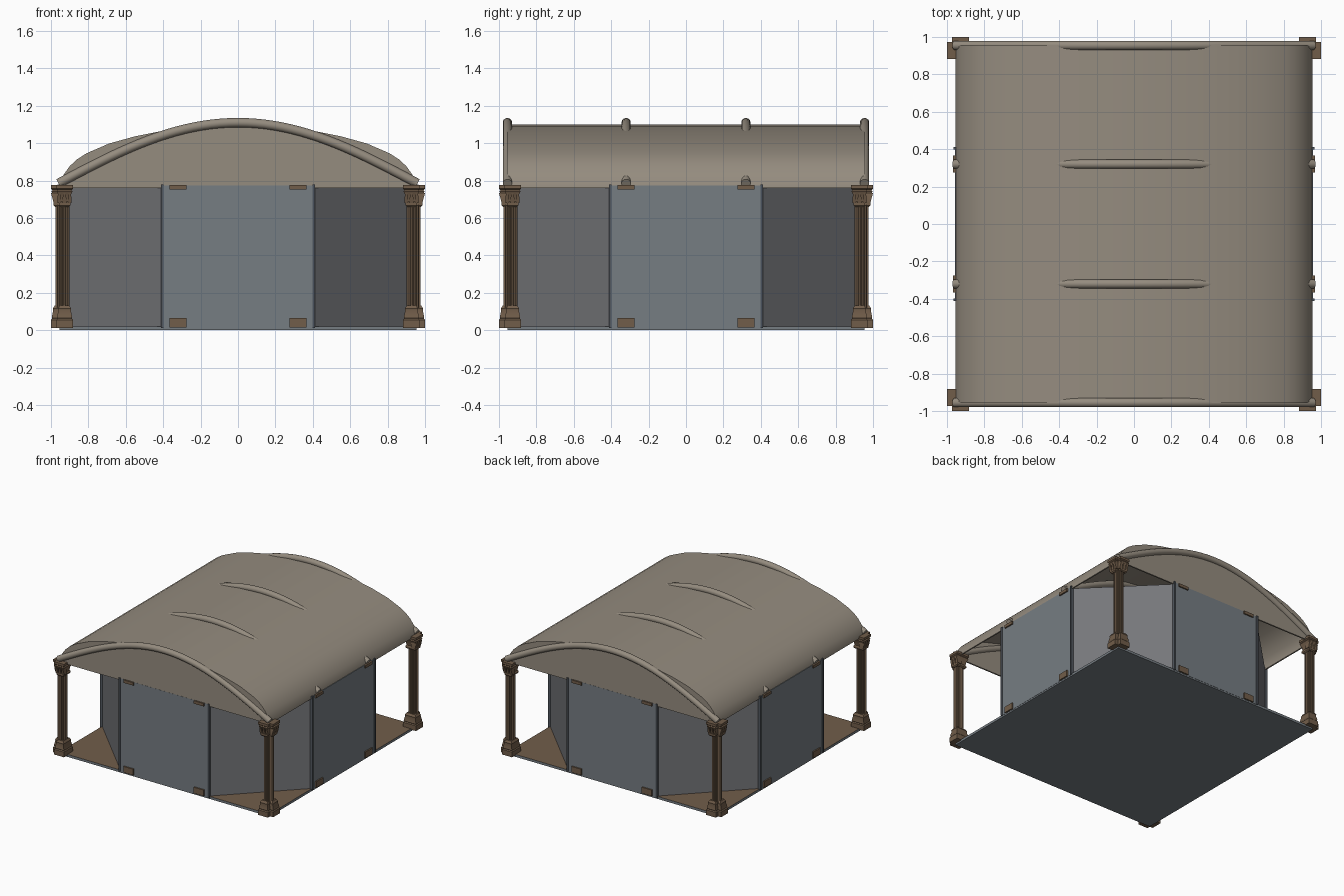
import bpy, bmesh, math
from mathutils import Vector

if "Cube" in bpy.data.objects:
    bpy.data.objects.remove(bpy.data.objects["Cube"])


def material(name, rgb):
    m = bpy.data.materials.new(name)
    m.diffuse_color = (*rgb, 1)
    m.use_nodes = True
    m.node_tree.nodes["Principled BSDF"].inputs["Base Color"].default_value = m.diffuse_color
    return m


STONE = material("warm stone", (0.30, 0.262, 0.212))
PANEL = material("blue grey panel", (0.18, 0.205, 0.225))
WALL = material("neutral grey wall", (0.18, 0.183, 0.196))
BROWN = material("carved brown", (0.165, 0.11, 0.068))
TRIM = material("dark slate trim", (0.085, 0.098, 0.115))


def finish(bm, name, mats, angle=30):
    """Turn a bmesh into an object, smooth except at sharp edges."""
    bmesh.ops.recalc_face_normals(bm, faces=bm.faces[:])
    for f in bm.faces:
        f.smooth = True
    for e in bm.edges:
        e.smooth = len(e.link_faces) == 2 and e.calc_face_angle(0) < math.radians(angle)
    me = bpy.data.meshes.new(name)
    bm.to_mesh(me)
    bm.free()
    for m in mats:
        me.materials.append(m)
    ob = bpy.data.objects.new(name, me)
    bpy.context.collection.objects.link(ob)
    return ob


def loft(bm, rings):
    """Skin a series of closed rings and cap both ends."""
    loops = [[bm.verts.new(p) for p in r] for r in rings]
    n = len(loops[0])
    for a, b in zip(loops, loops[1:]):
        for i in range(n):
            j = (i + 1) % n
            bm.faces.new((a[i], a[j], b[j], b[i]))
    bm.faces.new(loops[0])
    bm.faces.new(loops[-1])


def rect(x0, x1, y0, y1, z):
    return [(x0, y0, z), (x1, y0, z), (x1, y1, z), (x0, y1, z)]


def box(bm, x0, x1, y0, y1, z0, z1):
    loft(bm, [rect(x0, x1, y0, y1, z0), rect(x0, x1, y0, y1, z1)])


def turn(ob, quarter):
    ob.rotation_euler.z = quarter * math.pi / 2
    return ob


# Floor slab: brown on top, slate panel colour on sides and underside
bm = bmesh.new()
box(bm, -0.955, 0.955, -0.955, 0.955, 0, 0.02)
floor = finish(bm, "floor_slab", [PANEL, BROWN])
for p in floor.data.polygons:
    p.material_index = 1 if p.normal.z > 0.5 else 0

# Four straight panels with corner posts, brackets, and the diagonal walls
for q in range(4):
    bm = bmesh.new()
    box(bm, -0.40, 0.40, -0.957, -0.935, 0.012, 0.775)
    turn(finish(bm, f"straight_panel_{q}", [PANEL]), q)

    bm = bmesh.new()
    for s in (-1, 1):
        x = s * 0.405
        box(bm, x - 0.007, x + 0.007, -0.965, -0.93, 0.012, 0.78)
    turn(finish(bm, f"panel_posts_{q}", [TRIM]), q)

    bm = bmesh.new()
    for s in (-1, 1):
        x = s * 0.32
        box(bm, x - 0.045, x + 0.045, -0.968, -0.92, 0.015, 0.065)
        box(bm, x - 0.045, x + 0.045, -0.968, -0.92, 0.752, 0.776)
    turn(finish(bm, f"panel_brackets_{q}", [BROWN]), q)

    bm = bmesh.new()
    plan = [(0.405, -0.95), (0.95, -0.405), (0.938, -0.393), (0.393, -0.938)]
    loft(bm, [[(x, y, z) for x, y in plan] for z in (0.02, 0.762)])
    turn(finish(bm, f"diagonal_wall_{q}", [WALL]), q)

# Barrel roof: hollow shell with a closed gable at each end
half = [(0.955, 0.76), (0.95, 0.795), (0.93, 0.835), (0.90, 0.877), (0.86, 0.914),
        (0.81, 0.946), (0.69, 0.998), (0.55, 1.037), (0.40, 1.067), (0.20, 1.092)]
arch = half + [(0, 1.10)] + [(-x, z) for x, z in reversed(half)]
inner = [(x * 0.988, 0.76 + (z - 0.76) * 0.97) for x, z in arch]

bm = bmesh.new()
ends = []
for y in (-0.955, 0.955):
    ends.append(([bm.verts.new((x, y, z)) for x, z in arch],
                 [bm.verts.new((x, y, z)) for x, z in inner]))
(o0, i0), (o1, i1) = ends
for k in range(len(arch) - 1):
    for a, b in ((o0, o1), (i0, i1), (o0, i0), (o1, i1)):
        bm.faces.new((a[k], a[k + 1], b[k + 1], b[k]))
for k in (0, -1):
    bm.faces.new((o0[k], o1[k], i1[k], i0[k]))
finish(bm, "barrel_roof", [STONE])

for s, name in ((-1, "front_gable"), (1, "back_gable")):
    bm = bmesh.new()
    loft(bm, [[(x, s * y, z) for x, z in arch] for y in (0.944, 0.956)])
    finish(bm, name, [STONE])

# Four round arched ribs
for n, y in enumerate((-0.955, -0.32, 0.32, 0.955)):
    bm = bmesh.new()
    rings = []
    for i in range(41):
        x = -0.96 + 1.92 * i / 40
        k = math.pi / 2 / 0.96
        c = Vector((x, y, 0.785 + 0.325 * math.cos(k * x)))
        t = Vector((1, 0, -0.325 * k * math.sin(k * x))).normalized()
        up = Vector((-t.z, 0, t.x))
        rings.append([c + 0.025 * (math.cos(a) * up + math.sin(a) * Vector((0, 1, 0)))
                      for a in (math.tau * j / 14 for j in range(14))])
    loft(bm, rings)
    finish(bm, f"roof_rib_{n}", [STONE], 40)

# Corner columns: stepped base, fluted shaft, flared capital
# Each level is (height, inset from the widest outline)
BASE = [(0.013, 0), (0.055, 0), (0.062, 0.007), (0.07, 0.004), (0.105, 0.012),
        (0.115, 0.010), (0.132, 0.020)]
CAPITAL = [(0.66, 0.021), (0.668, 0.014), (0.68, 0.014), (0.688, 0.019), (0.715, 0.015),
           (0.742, 0.003), (0.75, 0.008), (0.757, 0), (0.776, 0)]


def column_block(bm, levels):
    """Two overlapping blocks, one facing each outer side."""
    for ax, ay in ((0.972, 1.0), (1.0, 0.972)):
        loft(bm, [rect(0.882 + m, ax - m, -ay + m, -0.882 - m, z) for z, m in levels])


for q in range(4):
    bm = bmesh.new()
    column_block(bm, BASE)
    turn(finish(bm, f"column_base_{q}", [BROWN]), q)

    bm = bmesh.new()
    column_block(bm, CAPITAL)
    # Curled leaves on the two outer faces
    for k in (-0.028, 0, 0.028):
        c = 0.928 + k
        w = 0.010
        lo, mid, hi = 0.68, 0.708, 0.735
        loft(bm, [rect(c - w, c + w, -0.986, -0.95, lo),
                  rect(c - w, c + w, -0.993, -0.95, mid),
                  rect(c - w * 0.5, c + w * 0.5, -1.0, -0.95, hi)])
        loft(bm, [rect(0.95, 0.986, -c - w, -c + w, lo),
                  rect(0.95, 0.993, -c - w, -c + w, mid),
                  rect(0.95, 1.0, -c - w * 0.5, -c + w * 0.5, hi)])
    turn(finish(bm, f"column_capital_{q}", [BROWN]), q)

    bm = bmesh.new()
    ring = []
    for i in range(36):
        a = math.tau * i / 36
        r = 0.031 if i % 3 == 0 else 0.038
        ring.append((0.939 + r * math.cos(a), -0.939 + r * math.sin(a)))
    loft(bm, [[(x, y, z) for x, y in ring] for z in (0.12, 0.67)])
    turn(finish(bm, f"column_shaft_{q}", [BROWN], 20), q)
